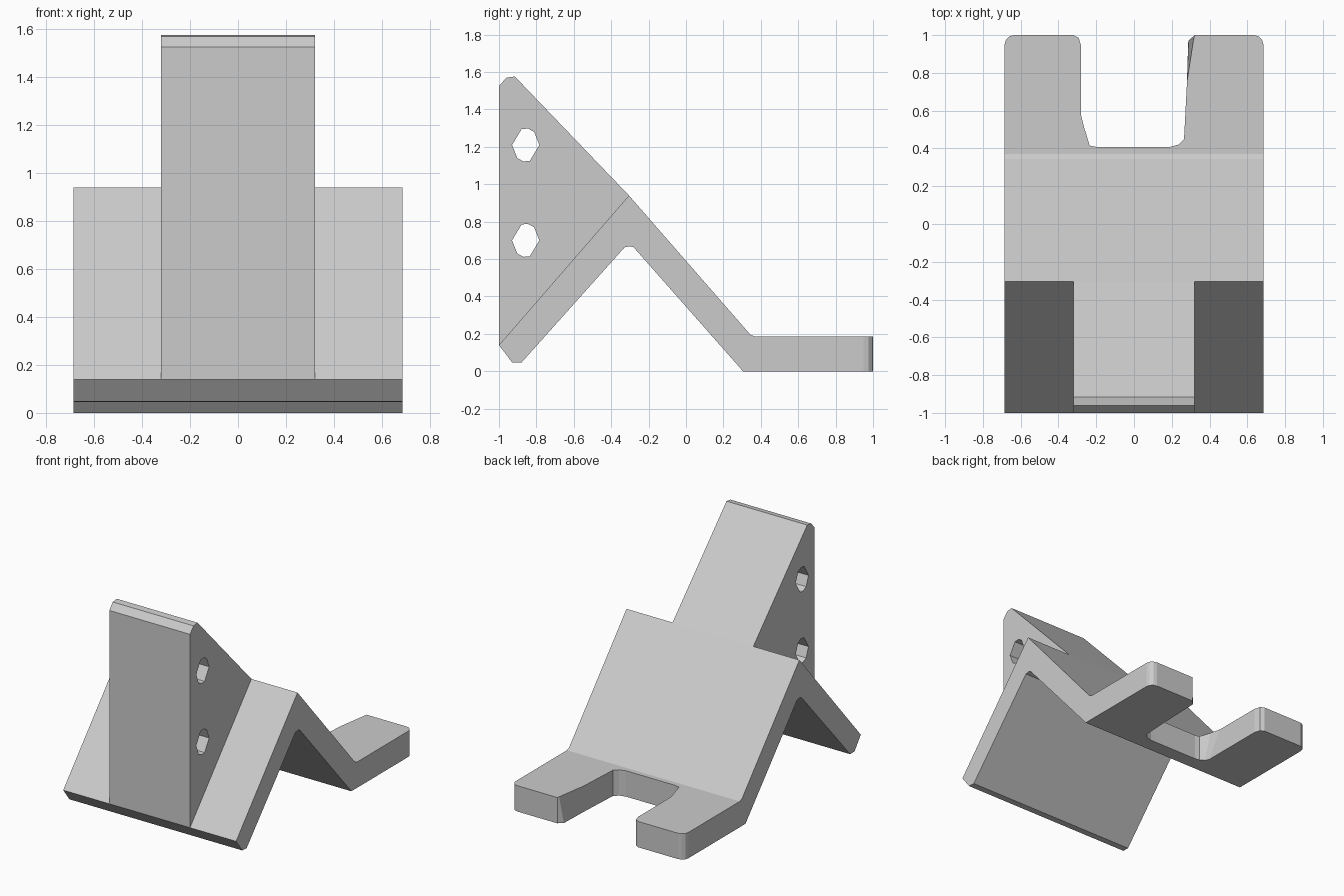
import bpy, bmesh

if "Cube" in bpy.data.objects:
    bpy.data.objects.remove(bpy.data.objects["Cube"])


def loft(name, ring_a, ring_b):
    """Closed solid between two matching rings of 3D points."""
    bm = bmesh.new()
    a = [bm.verts.new(p) for p in ring_a]
    b = [bm.verts.new(p) for p in ring_b]
    bm.faces.new(a)
    bm.faces.new(b[::-1])
    for i in range(len(a)):
        j = (i + 1) % len(a)
        bm.faces.new((a[j], a[i], b[i], b[j]))
    bmesh.ops.recalc_face_normals(bm, faces=bm.faces[:])
    mesh = bpy.data.meshes.new(name)
    bm.to_mesh(mesh)
    bm.free()
    obj = bpy.data.objects.new(name, mesh)
    bpy.context.collection.objects.link(obj)
    return obj


def side_prism(name, profile, half_width):
    """Extrude a (y, z) profile symmetrically along x."""
    return loft(name, [(-half_width, y, z) for y, z in profile],
                [(half_width, y, z) for y, z in profile])


def boolean(target, tool, operation):
    mod = target.modifiers.new(operation.title(), 'BOOLEAN')
    mod.object, mod.operation, mod.solver = tool, operation, 'EXACT'
    bpy.context.view_layer.objects.active = target
    bpy.ops.object.modifier_apply(modifier=mod.name)
    bpy.data.objects.remove(tool, do_unlink=True)


# Bent plate: rear leg, sloping plate and flat foot
bracket = side_prism("bent_bracket", [
    (-1, 0.14), (-0.305, 0.94), (0.345, 0.195), (0.37, 0.185), (1, 0.185),
    (1, 0), (0.305, 0), (-0.28, 0.663), (-0.3, 0.668), (-0.328, 0.663),
    (-0.88, 0.046), (-0.93, 0.048)], 0.685)

# Rounded outer corners of the foot
bm = bmesh.new()
bm.from_mesh(bracket.data)
corners = [e for e in bm.edges
           if all(v.co.y > 0.99 for v in e.verts)
           and abs(e.verts[0].co.x - e.verts[1].co.x) < 0.01]
bmesh.ops.bevel(bm, geom=corners, offset=0.05, segments=3, profile=0.5,
                affect='EDGES')
bm.to_mesh(bracket.data)
bm.free()

# Slot between the two prongs, slightly skewed from bottom to top
slot_bottom = [(-0.32, 1.1), (-0.32, 1), (-0.292, 0.985), (-0.28, 0.94),
               (-0.28, 0.46), (-0.268, 0.432), (-0.235, 0.415), (-0.2, 0.408),
               (0.19, 0.408), (0.235, 0.42), (0.265, 0.45), (0.28, 0.74),
               (0.287, 0.97), (0.32, 1), (0.32, 1.1)]
slot_top = list(slot_bottom)
slot_top[4], slot_top[5] = (-0.28, 0.58), (-0.26, 0.5)
slot_top[12] = (0.318, 0.985)
slot = loft("slot_cutter", [(x, y, -0.01) for x, y in slot_bottom],
            [(x, y, 0.195) for x, y in slot_top])
boolean(bracket, slot, 'DIFFERENCE')

# Upright central block with its clipped top
block = side_prism("upright_block", [
    (-1, 0.14), (-1, 1.525), (-0.96, 1.57), (-0.915, 1.576),
    (-0.305, 0.94), (-0.305, 0.8), (-0.94, 0.1)], 0.32)

# Two faceted cross holes
hole = [(-0.073, 0), (-0.022, 0.085), (0.012, 0.088), (0.045, 0.07),
        (0.073, 0), (0.022, -0.085), (-0.012, -0.088), (-0.045, -0.07)]
for z in (1.21, 0.7):
    cutter = side_prism("hole_cutter",
                        [(-0.857 + dy, z + dz) for dy, dz in hole], 0.5)
    boolean(block, cutter, 'DIFFERENCE')

boolean(bracket, block, 'UNION')
